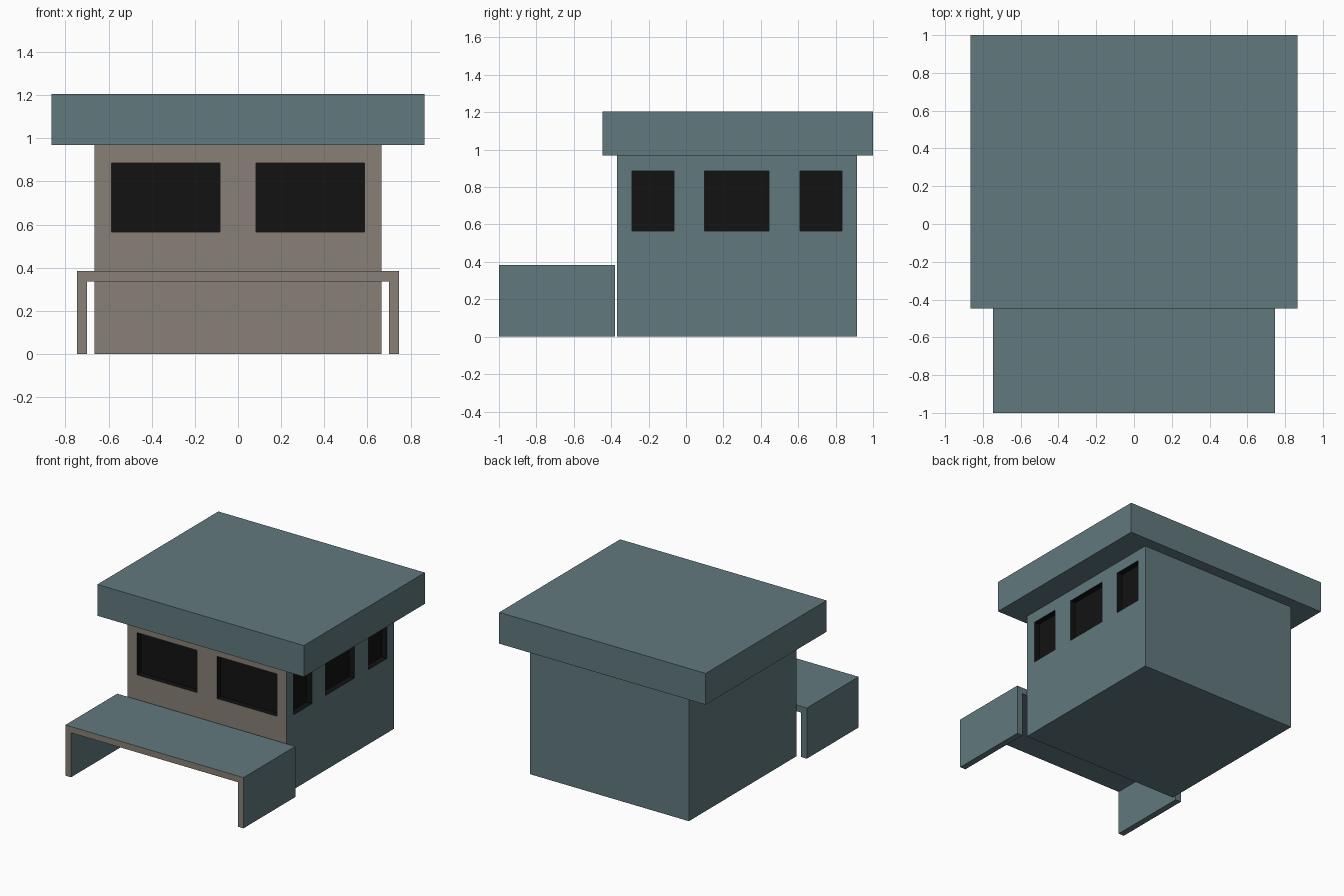
import bpy, bmesh

if "Cube" in bpy.data.objects:
    bpy.data.objects.remove(bpy.data.objects["Cube"])


def material(name, rgb):
    m = bpy.data.materials.new(name)
    m.diffuse_color = (*rgb, 1)
    m.use_nodes = True
    m.node_tree.nodes["Principled BSDF"].inputs["Base Color"].default_value = m.diffuse_color
    return m


MATS = [material("slate", (0.12, 0.19, 0.205)),
        material("taupe", (0.25, 0.215, 0.185)),
        material("dark_glass", (0.006, 0.006, 0.006))]


def add_box(bm, x, y, z):
    verts = bmesh.ops.create_cube(bm, size=1)["verts"]
    for v in verts:
        v.co = [r[0] if c < 0 else r[1] for c, r in zip(v.co, (x, y, z))]


def finish(name, bm, front_mat=0, base_mat=0):
    bmesh.ops.recalc_face_normals(bm, faces=bm.faces)
    for f in bm.faces:
        f.material_index = front_mat if f.normal.y < -0.9 else base_mat
    me = bpy.data.meshes.new(name)
    bm.to_mesh(me)
    bm.free()
    for m in MATS:
        me.materials.append(m)
    ob = bpy.data.objects.new(name, me)
    bpy.context.collection.objects.link(ob)
    return ob


W, FRONT, BACK, WALL_TOP = 0.665, -0.37, 0.915, 0.968
DEPTH = 0.045
SILL = (0.565, 0.885)

# Building body with a taupe front
bm = bmesh.new()
add_box(bm, (-W, W), (FRONT, BACK), (0, WALL_TOP))
body = finish("building_body", bm, front_mat=1)

# Window recesses: two in front, three in the right wall
bm = bmesh.new()
for x in ((-0.587, -0.083), (0.083, 0.587)):
    add_box(bm, x, (FRONT - 0.1, FRONT + DEPTH), SILL)
for y in ((-0.288, -0.064), (0.1, 0.445), (0.61, 0.834)):
    add_box(bm, (W - DEPTH, W + 0.1), y, SILL)
cutter = finish("window_cutter", bm, front_mat=2, base_mat=2)
cutter.hide_render = True
cutter.display_type = 'WIRE'
mod = body.modifiers.new("windows", 'BOOLEAN')
mod.operation = 'DIFFERENCE'
mod.solver = 'EXACT'
mod.object = cutter

# Overhanging flat roof
bm = bmesh.new()
add_box(bm, (-0.865, 0.865), (-0.447, 1.0), (WALL_TOP, 1.205))
finish("roof", bm)

# Porch canopy: U-shaped profile extruded along y
CX, CZ, T = 0.746, 0.384, 0.047
half = [(CX, CZ), (CX, 0), (CX - T, 0), (CX - T, CZ - T)]
profile = half + [(-x, z) for x, z in reversed(half)]
bm = bmesh.new()
face = bm.faces.new([bm.verts.new((x, -1.0, z)) for x, z in profile])
ext = bmesh.ops.extrude_face_region(bm, geom=[face], use_keep_orig=True)["geom"]
bmesh.ops.translate(bm, vec=(0, 0.62, 0),
                    verts=[g for g in ext if isinstance(g, bmesh.types.BMVert)])
finish("porch_canopy", bm, front_mat=1)
